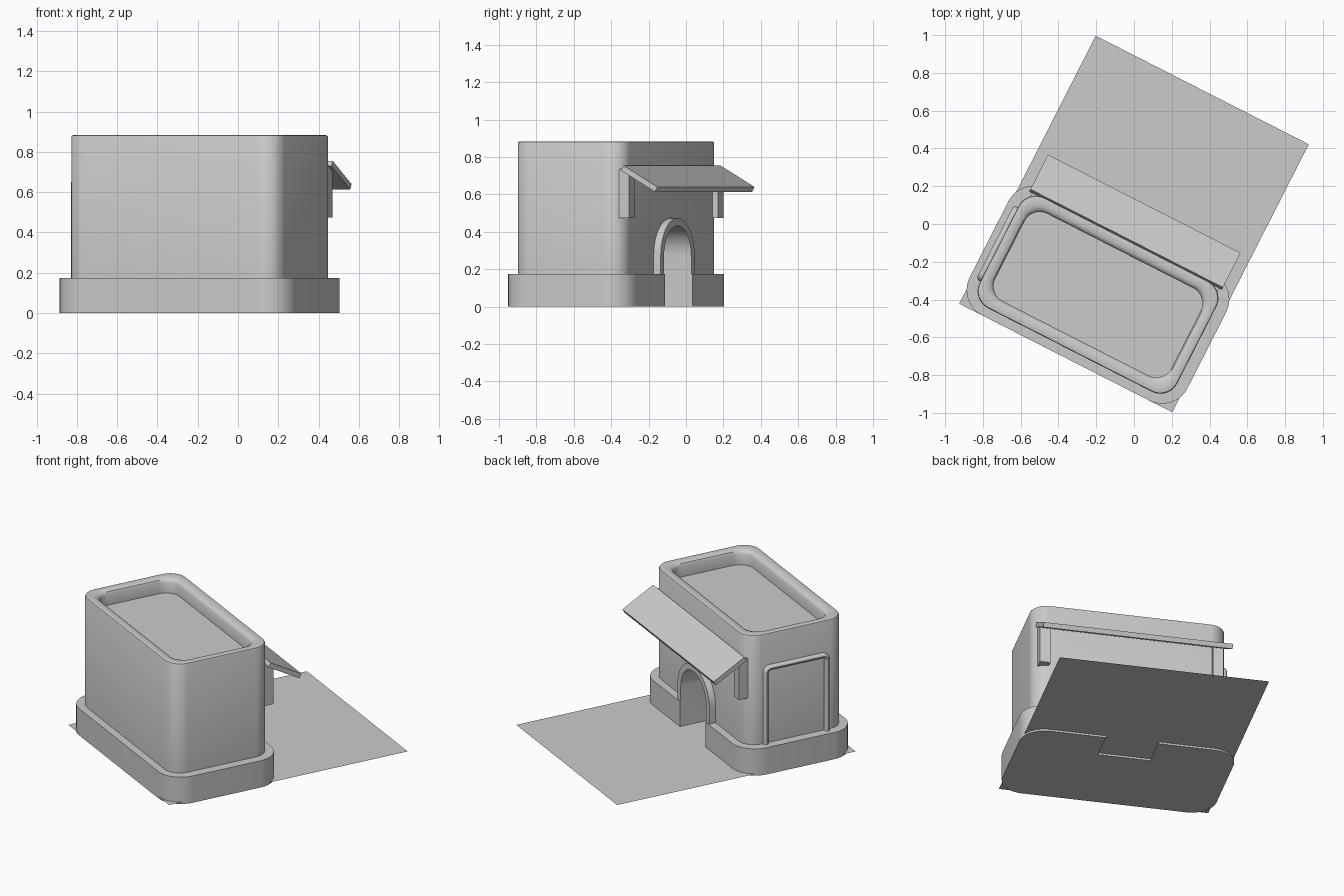
import bpy, bmesh, math
from mathutils import Vector

if "Cube" in bpy.data.objects:
    bpy.data.objects.remove(bpy.data.objects["Cube"])

TURN = math.radians(-27)   # whole model is turned about z
CY = -0.42                 # building centre along its own depth axis


def add(name, bm, smooth=True):
    bmesh.ops.recalc_face_normals(bm, faces=bm.faces)
    me = bpy.data.meshes.new(name)
    bm.to_mesh(me)
    bm.free()
    ob = bpy.data.objects.new(name, me)
    bpy.context.collection.objects.link(ob)
    ob.rotation_euler.z = TURN
    if smooth:
        smooth_edges(ob)
    return ob


def select(ob):
    bpy.ops.object.select_all(action='DESELECT')
    ob.select_set(True)
    bpy.context.view_layer.objects.active = ob


def smooth_edges(ob):
    select(ob)
    bpy.ops.object.shade_smooth_by_angle(angle=math.radians(35))


def rounded_rect(a, b, r, n=10):
    pts = []
    for k, (sx, sy) in enumerate([(1, 1), (-1, 1), (-1, -1), (1, -1)]):
        for i in range(n + 1):
            t = math.pi / 2 * (k + i / n)
            pts.append((sx * (a - r) + r * math.cos(t), sy * (b - r) + r * math.sin(t)))
    return pts


def loft(bm, loops, cap=True, closed=False):
    rings = [[bm.verts.new(p) for p in loop] for loop in loops]
    n = len(rings[0])
    pairs = list(zip(rings, rings[1:]))
    if closed:
        pairs.append((rings[-1], rings[0]))
    for r0, r1 in pairs:
        for i in range(n):
            j = (i + 1) % n
            bm.faces.new((r0[i], r0[j], r1[j], r1[i]))
    if cap and not closed:
        bm.faces.new(rings[0])
        bm.faces.new(rings[-1])


def arch(r, spring, bottom, n=24):
    pts = [(r, bottom)]
    pts += [(r * math.cos(math.pi * i / n), spring + r * math.sin(math.pi * i / n)) for i in range(n + 1)]
    return pts + [(-r, bottom)]


def box(name, x0, x1, y0, y1, z0, z1):
    bm = bmesh.new()
    loft(bm, [[(x0, y0, z), (x1, y0, z), (x1, y1, z), (x0, y1, z)] for z in (z0, z1)])
    return add(name, bm, False)


# ground sheet
bm = bmesh.new()
bm.faces.new([bm.verts.new(p) for p in
              [(-.633, -.796, .012), (.633, -.796, .012), (.633, .796, .012), (-.633, .796, .012)]])
add("ground_sheet", bm, False)

# plinth, walls, parapet and sunken roof as one stepped loft: half width, half depth, radius, z
steps = [(.647, .376, .15, 0), (.647, .376, .15, .174), (.587, .328, .10, .174),
         (.587, .328, .10, .874), (.584, .325, .10, .881), (.577, .318, .10, .884),
         (.545, .283, .095, .882), (.530, .268, .092, .874), (.523, .260, .09, .860),
         (.523, .260, .09, .79)]
bm = bmesh.new()
loft(bm, [[(x, y + CY, z) for x, y in rounded_rect(a, b, r)] for a, b, r, z in steps])
building = add("building_shell", bm, False)

# doorway recess
bm = bmesh.new()
loft(bm, [[(x, y, z) for x, z in arch(.16, .273, -.1)] for y in (-.25, .1)])
cutter = add("doorway_cutter", bm, False)
cutter.hide_render = True
mod = building.modifiers.new("doorway", 'BOOLEAN')
mod.operation = 'DIFFERENCE'
mod.solver = 'EXACT'
mod.object = cutter
bpy.context.view_layer.update()
select(building)
bpy.ops.object.modifier_apply(modifier="doorway")
bpy.data.objects.remove(cutter)
smooth_edges(building)


# raised arch around the doorway
bm = bmesh.new()
inner, outer = arch(.16, .273, .174), arch(.2, .273, .174)
sections = [[(xi, -.1, zi), (xo, -.1, zo), (xo, -.05, zo), (xi, -.05, zi)]
            for (xi, zi), (xo, zo) in zip(inner, outer)]
loft(bm, sections)
add("door_arch", bm)

# sloping awning slab
bm = bmesh.new()
side = [(-.085, .755), (.12, .64), (.105, .614), (-.1, .729)]
loft(bm, [[(x, y, z) for y, z in side] for x in (-.572, .572)])
add("awning", bm, False)

# awning brackets, tops cut to the slope
for label, s in (("left", -1), ("right", 1)):
    bm = bmesh.new()
    prof = [(-.15, .475), (-.058, .475), (-.058, .71), (-.1, .735), (-.15, .735)]
    loft(bm, [[(s * x, y, z) for y, z in prof] for x in (.492, .555)])
    add(label + "_awning_bracket", bm, False)

# rounded moulding framing the side wall panel
path = [(-.22, .165)]
for cx, start in ((-.175, math.pi), (.175, math.pi / 2)):
    for i in range(7):
        t = start - math.pi / 2 * i / 6
        path.append((cx + .045 * math.cos(t), .635 + .045 * math.sin(t)))
path.append((.22, .165))
bm = bmesh.new()
rings = []
for i, (y, z) in enumerate(path):
    a, b = Vector(path[max(i - 1, 0)]), Vector(path[min(i + 1, len(path) - 1)])
    d = (b - a).normalized()
    nrm = Vector((-d.y, d.x))
    ring = []
    for k in range(12):
        t = math.tau * k / 12
        off = nrm * (.016 * math.cos(t) - .016)
        ring.append((-.592 - .02 * math.sin(t), CY + y + off.x, z + off.y))
    rings.append(ring)
loft(bm, rings)
add("side_panel_moulding", bm)
